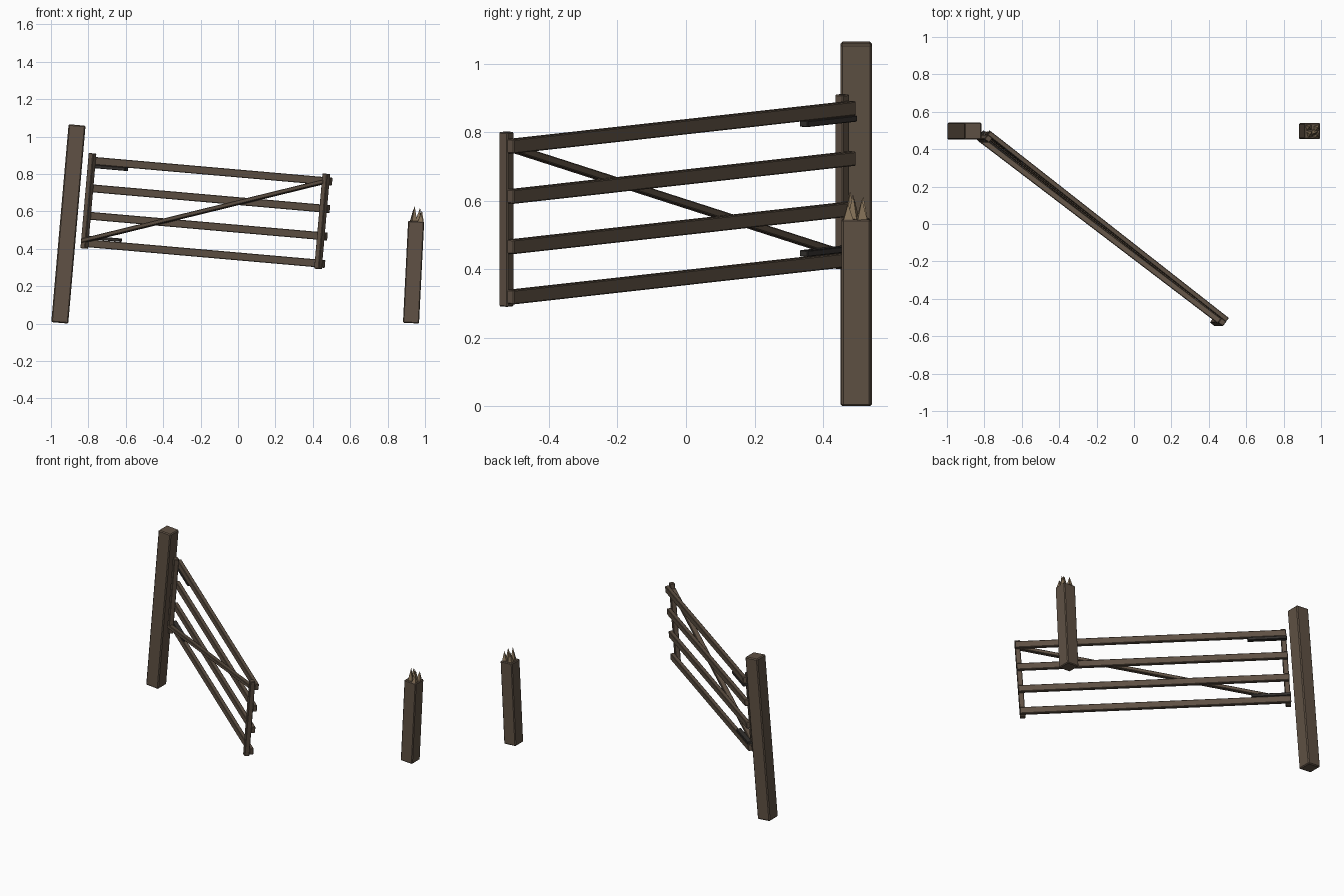
import bpy, bmesh
from math import radians, hypot, atan2
from mathutils import Matrix, Vector

if "Cube" in bpy.data.objects:
    bpy.data.objects.remove(bpy.data.objects["Cube"])


def material(name, rgb):
    m = bpy.data.materials.new(name)
    m.diffuse_color = (*rgb, 1)
    m.use_nodes = True
    m.node_tree.nodes["Principled BSDF"].inputs["Base Color"].default_value = m.diffuse_color
    return m


WOOD = material("weathered_wood", (0.115, 0.083, 0.058))
RAW = material("raw_wood", (0.24, 0.17, 0.10))
IRON = material("dark_iron", (0.035, 0.031, 0.028))


def finish(name, bm, frame, mat):
    me = bpy.data.meshes.new(name)
    bm.to_mesh(me)
    bm.free()
    me.materials.append(mat)
    ob = bpy.data.objects.new(name, me)
    ob.matrix_world = frame
    bpy.context.collection.objects.link(ob)
    return ob


def beam(name, frame, centre, size, mat=WOOD, bevel=0.003, pitch=0.0):
    """Bevelled box placed in a local frame, optionally pitched in its u-w plane."""
    bm = bmesh.new()
    bmesh.ops.create_cube(bm, size=1, matrix=Matrix.Diagonal((*size, 1)))
    bmesh.ops.bevel(bm, geom=bm.edges[:], offset=bevel, segments=1, affect='EDGES')
    local = Matrix.Translation(centre) @ Matrix.Rotation(-pitch, 4, 'Y')
    return finish(name, bm, frame @ local, mat)


# Leaning hinge post
LEAN = Matrix.Rotation(radians(5), 4, 'Y')
post = Matrix.Translation((-0.953, 0.497, 0.004)) @ LEAN
beam("hinge_post", post, (0, 0, 0.531), (0.091, 0.091, 1.062), bevel=0.006)

# Broken latch post with splintered top
stub = Matrix.Translation((0.925, 0.497, 0.0025)) @ Matrix.Rotation(radians(2.9), 4, 'Y')
beam("broken_post", stub, (0, 0, 0.273), (0.086, 0.085, 0.546), bevel=0.005)
splinters = [(-0.012, -0.018, 0.080, 0.000), (0.012, -0.008, 0.072, 0.004),
             (0.024, 0.016, 0.058, 0.003), (-0.018, 0.018, 0.064, -0.002),
             (0.022, -0.024, 0.045, 0.002)]
for x, y, h, tip in splinters:
    bm = bmesh.new()
    bmesh.ops.create_cone(bm, cap_ends=True, segments=4, radius1=0.021, radius2=0.0,
                          depth=h + 0.005, matrix=Matrix.Translation((0, 0, h / 2)))
    for v in bm.verts:
        if v.co.z > h / 2:
            v.co.x += tip
            v.co.y -= tip
    bmesh.ops.remove_doubles(bm, verts=bm.verts[:], dist=1e-5)
    turn = Matrix.Rotation(x * 40, 4, 'Z')
    finish("splinter", bm, stub @ Matrix.Translation((x, y, 0.544)) @ turn, RAW)

# Gate frame: u along the gate, v towards its back, w up; sags with the post lean
gate = (Matrix.Translation((-0.80, 0.456, 0.656)) @ LEAN
        @ Matrix.Rotation(radians(-38), 4, 'Z'))
SPAN = 1.592

# End stiles
for name, u in (("heel_stile", 0), ("toe_stile", SPAN)):
    beam(name, gate, (u, 0, 0), (0.032, 0.031, 0.511))

# Four rails on the back of the stiles
for i in range(4):
    beam("rail", gate, (SPAN / 2, 0.027, 0.216 - 0.1473 * i), (SPAN + 0.032, 0.026, 0.042))

# Diagonal brace
a, b = Vector((-0.012, 0, -0.215)), Vector((SPAN - 0.005, 0, 0.213))
d = b - a
beam("diagonal_brace", gate, (a + b) / 2 + Vector((0, -0.003, 0)),
     (hypot(d.x, d.z), 0.031, 0.022), pitch=atan2(d.z, d.x))

# Hinge straps beside the top and bottom rails
for w in (0.186, -0.194):
    beam("hinge_strap", gate, (0.1, 0.027, w), (0.236, 0.030, 0.018), IRON, 0.002)
